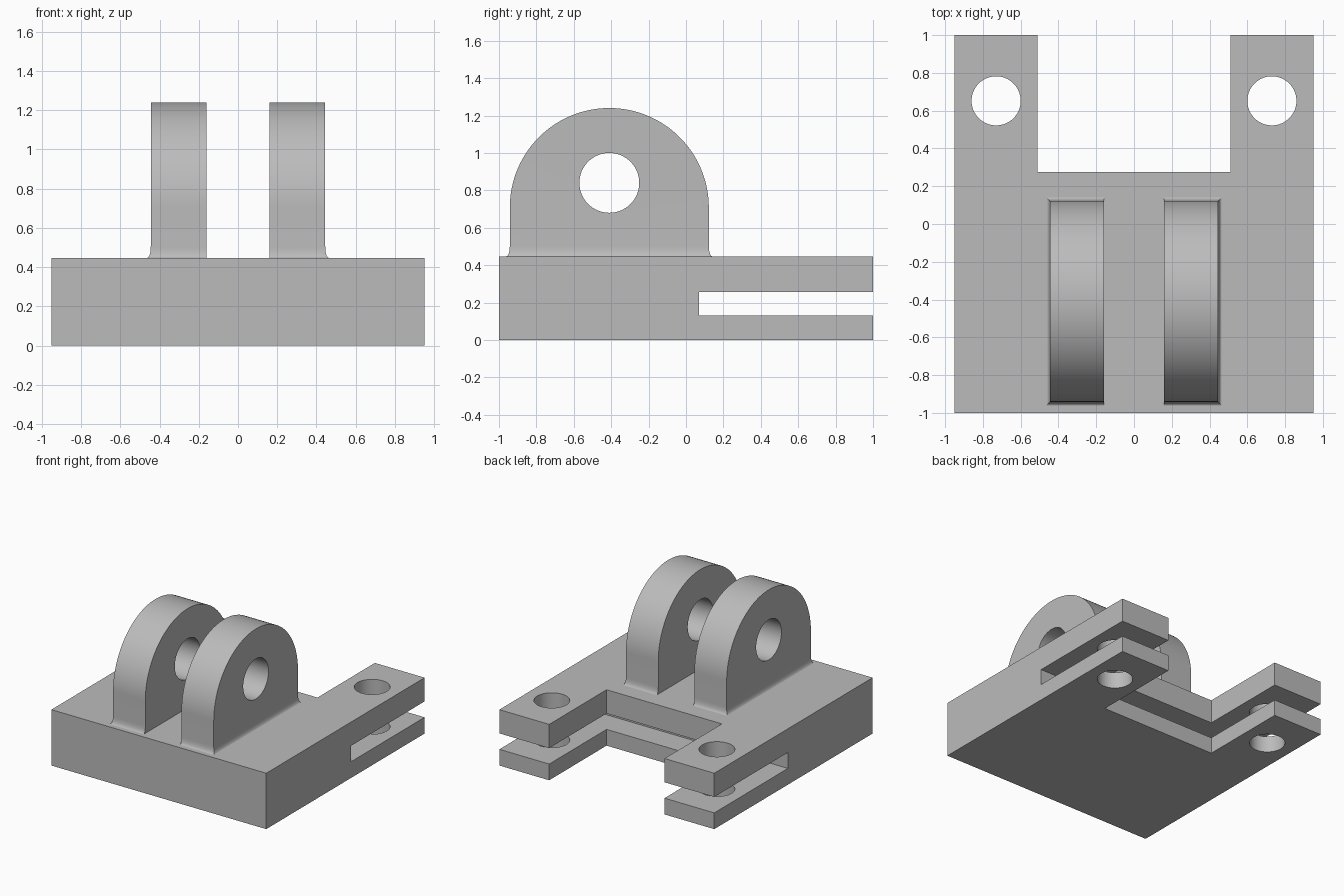
import bpy, bmesh, math
from mathutils import Matrix, Vector

cube = bpy.data.objects.get("Cube")
if cube:
    bpy.data.objects.remove(cube, do_unlink=True)

grey = bpy.data.materials.new("plain grey")
grey.use_nodes = True
colour = (0.5, 0.5, 0.5, 1)
grey.diffuse_color = colour
grey.node_tree.nodes["Principled BSDF"].inputs["Base Color"].default_value = colour


def make_object(name, bm):
    bmesh.ops.recalc_face_normals(bm, faces=bm.faces)
    mesh = bpy.data.meshes.new(name)
    bm.to_mesh(mesh)
    bm.free()
    mesh.materials.append(grey)
    obj = bpy.data.objects.new(name, mesh)
    bpy.context.collection.objects.link(obj)
    return obj


def prism(points, direction):
    """Extrude a closed outline along a direction."""
    bm = bmesh.new()
    face = bm.faces.new([bm.verts.new(p) for p in points])
    extruded = bmesh.ops.extrude_face_region(bm, geom=[face])["geom"]
    verts = [g for g in extruded if isinstance(g, bmesh.types.BMVert)]
    bmesh.ops.translate(bm, verts=verts, vec=direction)
    bmesh.ops.recalc_face_normals(bm, faces=bm.faces)
    return bm


def cylinder(name, radius, depth, place, axis):
    bm = bmesh.new()
    turn = Vector((0, 0, 1)).rotation_difference(Vector(axis)).to_matrix().to_4x4()
    bmesh.ops.create_cone(bm, cap_ends=True, segments=64, radius1=radius,
                          radius2=radius, depth=depth,
                          matrix=Matrix.Translation(place) @ turn)
    return make_object(name, bm)


def cut(obj, cutter):
    """Subtract a cutter and remove it afterwards."""
    cutter.hide_render = True
    mod = obj.modifiers.new("cut", 'BOOLEAN')
    mod.operation = 'DIFFERENCE'
    mod.solver = 'EXACT'
    mod.object = cutter
    bpy.ops.object.select_all(action='DESELECT')
    bpy.context.view_layer.objects.active = obj
    obj.select_set(True)
    bpy.ops.object.modifier_apply(modifier=mod.name)
    bpy.data.objects.remove(cutter, do_unlink=True)


def smooth(obj):
    bpy.ops.object.select_all(action='DESELECT')
    bpy.context.view_layer.objects.active = obj
    obj.select_set(True)
    bpy.ops.object.shade_smooth_by_angle(angle=math.radians(25))


# Base plate: U-shaped outline with two arms at the back
HALF, TOP, NOTCH_X, NOTCH_Y = 0.95, 0.447, 0.51, 0.275
outline = [(-HALF, -1), (HALF, -1), (HALF, 1), (NOTCH_X, 1), (NOTCH_X, NOTCH_Y),
           (-NOTCH_X, NOTCH_Y), (-NOTCH_X, 1), (-HALF, 1)]
base = make_object("base_plate", prism([(x, y, 0) for x, y in outline], (0, 0, TOP)))

# Horizontal slot that splits the arms into forks
slot_outline = [(-2, 0.07, 0.13), (2, 0.07, 0.13), (2, 2, 0.13), (-2, 2, 0.13)]
cut(base, make_object("slot_cutter", prism(slot_outline, (0, 0, 0.127))))

# Vertical pin holes in the arms
for side in (-1, 1):
    cut(base, cylinder("arm_hole_cutter", 0.13, 2, (side * 0.73, 0.652, 0), (0, 0, 1)))
smooth(base)

# Pair of arched lugs with pin holes and flared feet
MID_Y, RADIUS, ARCH_Z = -0.41, 0.532, 0.708
INNER, OUTER, FOOT_Z, FLARE = 0.16, 0.445, 0.505, 0.018
STEPS = 64


def make_lug(name, side):
    outline = [(MID_Y - RADIUS, FOOT_Z), (MID_Y + RADIUS, FOOT_Z)]
    for i in range(STEPS + 1):
        a = math.pi * i / STEPS
        outline.append((MID_Y + RADIUS * math.cos(a), ARCH_Z + RADIUS * math.sin(a)))
    bm = prism([(side * INNER, y, z) for y, z in outline], (side * (OUTER - INNER), 0, 0))

    # Pull the underside down in steps, flaring all but the inner face
    bm.faces.ensure_lookup_table()
    bottom = min(bm.faces, key=lambda f: f.calc_center_median().z)
    rings = 6
    for i in range(1, rings + 1):
        a = math.pi / 2 * i / rings
        spread = FLARE * (1 - math.cos(a))
        z = FOOT_Z - (FOOT_Z - TOP) * math.sin(a)
        new = bmesh.ops.extrude_face_region(bm, geom=[bottom])["geom"]
        bmesh.ops.delete(bm, geom=[bottom], context='FACES_ONLY')
        bottom = next(g for g in new if isinstance(g, bmesh.types.BMFace))
        for v in bottom.verts:
            v.co.z = z
            v.co.y = MID_Y + math.copysign(RADIUS + spread, v.co.y - MID_Y)
            if abs(v.co.x) > (INNER + OUTER) / 2:
                v.co.x = side * (OUTER + spread)
    lug = make_object(name, bm)
    cut(lug, cylinder("lug_hole_cutter", 0.16, 1, (side * 0.3, MID_Y, 0.84), (1, 0, 0)))
    smooth(lug)


make_lug("left_lug", 1)
make_lug("right_lug", -1)
